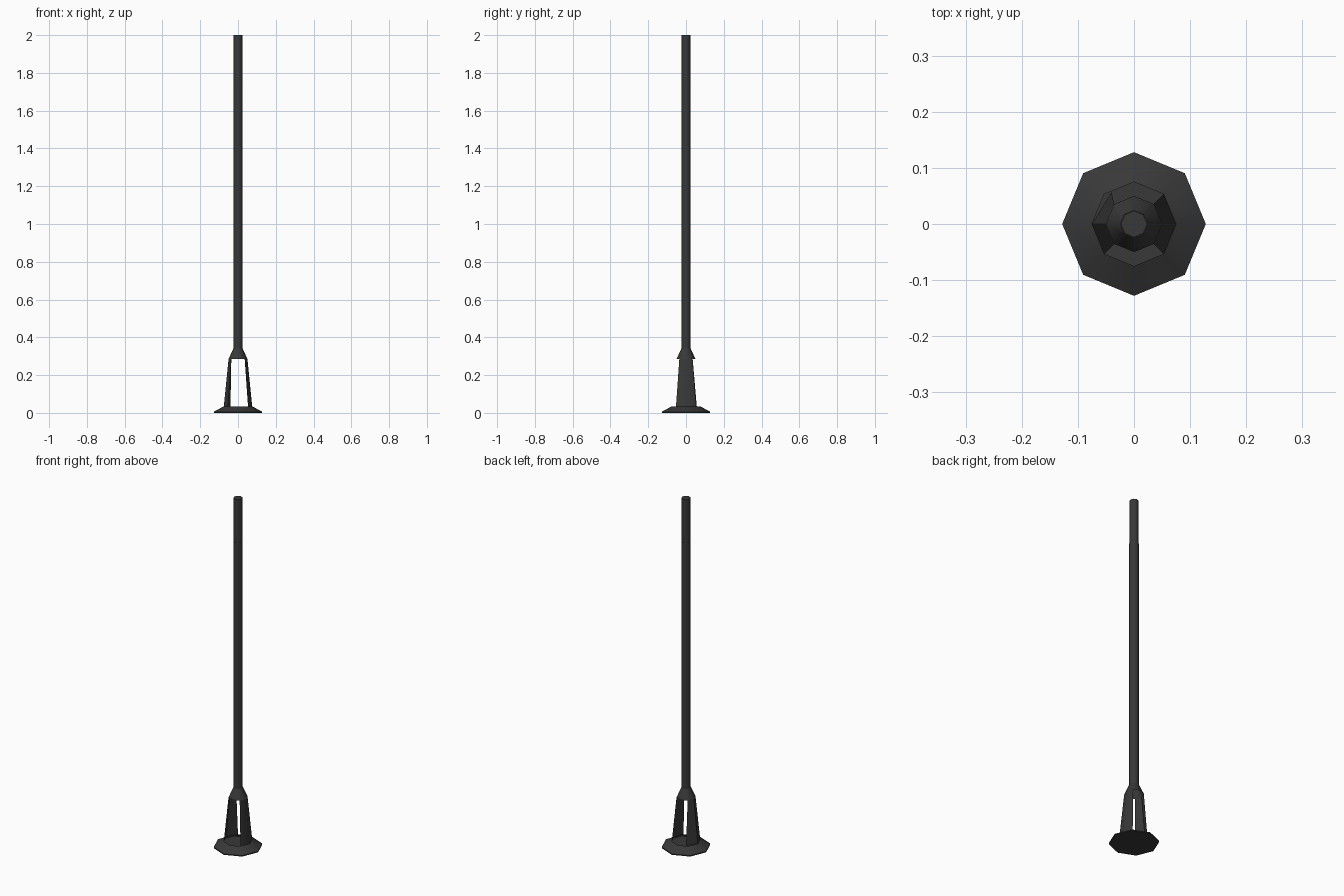
import bpy, bmesh, math

if "Cube" in bpy.data.objects:
    bpy.data.objects.remove(bpy.data.objects["Cube"])

mat = bpy.data.materials.new("dark_metal")
mat.diffuse_color = (0.04, 0.04, 0.04, 1)
mat.use_nodes = True
mat.node_tree.nodes["Principled BSDF"].inputs["Base Color"].default_value = mat.diffuse_color


def lathe(name, profile, angles, closed=True, cap_bottom=False, cap_top=False, fix=None):
    """Spin a (radius, height) profile through the given angles in degrees."""
    bm = bmesh.new()
    rings = []
    for r, z in profile:
        rings.append([bm.verts.new((r * math.cos(math.radians(a)),
                                    r * math.sin(math.radians(a)), z)) for a in angles])
    n = len(angles)
    for low, high in zip(rings, rings[1:]):
        for i in range(n if closed else n - 1):
            j = (i + 1) % n
            bm.faces.new((low[i], low[j], high[j], high[i]))
    if cap_bottom:
        bm.faces.new(rings[0][::-1])
    if cap_top:
        bm.faces.new(rings[-1])
    if fix:
        rings[0][0].co = fix
    me = bpy.data.meshes.new(name)
    bm.to_mesh(me)
    bm.free()
    me.materials.append(mat)
    ob = bpy.data.objects.new(name, me)
    bpy.context.collection.objects.link(ob)
    bpy.ops.object.select_all(action='DESELECT')
    ob.select_set(True)
    bpy.context.view_layer.objects.active = ob
    bpy.ops.object.shade_smooth_by_angle(angle=math.radians(50))
    return ob


octagon = range(0, 360, 45)

# flared foot, hollow in the middle
lathe("base_foot", [(0.128, 0.0), (0.128, 0.006), (0.075, 0.035)], octagon, cap_bottom=True)

# two tapering side legs, leaving front and back openings
leg = [(0.075, 0.035), (0.05, 0.285)]
lathe("right_leg", leg, (-45, 0, 45), closed=False)
lathe("left_leg", leg, (135, 180, 225), closed=False, fix=(-0.04, 0.057, 0.035))

# collar joining legs to pole
lathe("collar", [(0.05, 0.285), (0.025, 0.34)], octagon)

# main pole and slightly slimmer tip
lathe("pole", [(0.025, 0.34), (0.025, 1.75), (0.0235, 1.75)], octagon)
lathe("pole_tip", [(0.0235, 1.75), (0.0235, 2.0)], octagon, cap_top=True)
